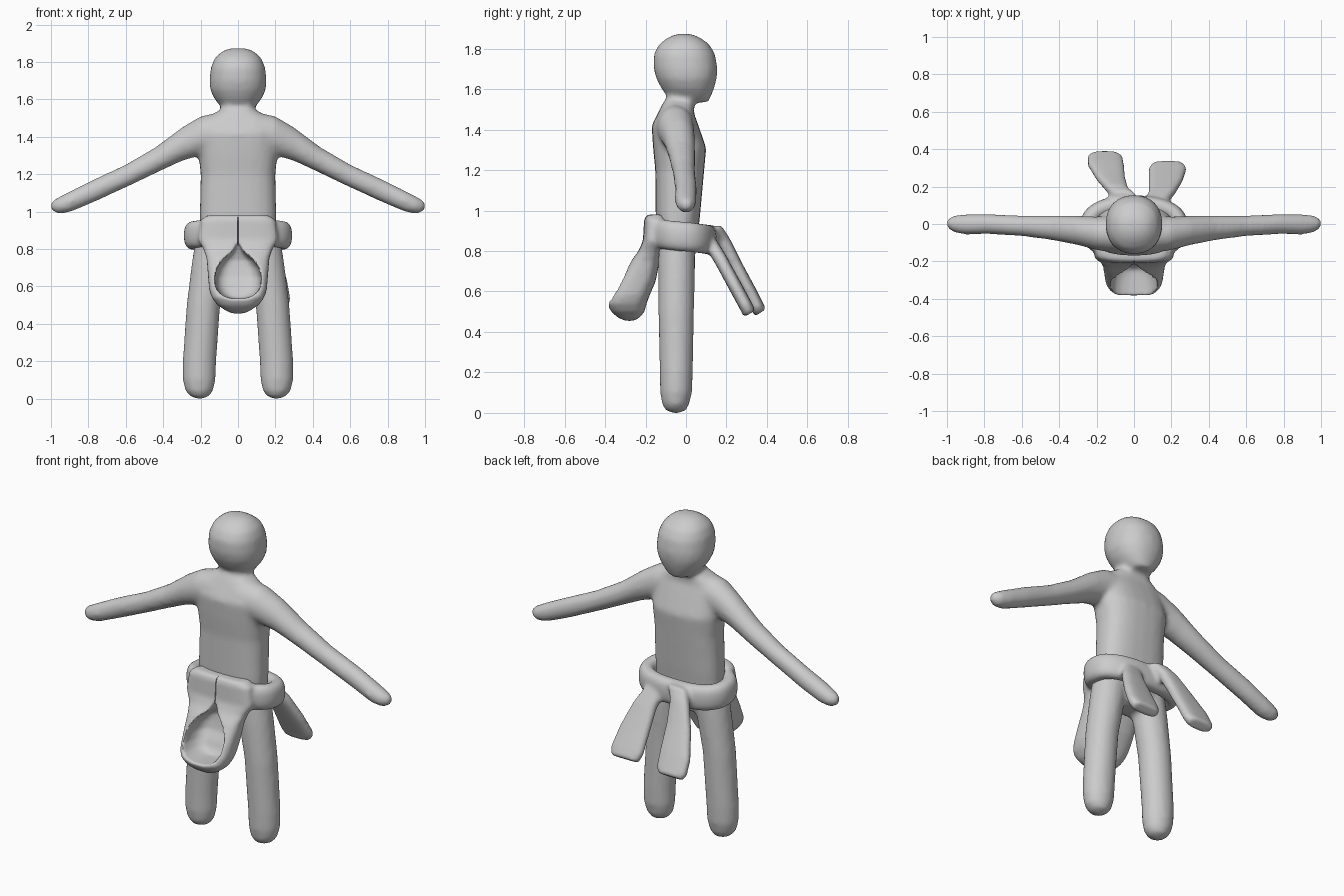
import bpy, bmesh, math
from mathutils import Vector as V

grey = bpy.data.materials.new("plain grey")
grey.diffuse_color = (0.6, 0.6, 0.6, 1)


def spow(v, p):
    return math.copysign(abs(v) ** (2 / p), v)


def loft(bm, rings, p=2.0, n=24, closed=False):
    """Skin a row of (centre, half axis, half axis) rings into a closed solid."""
    loops = []
    for c, u, w in rings:
        loops.append([bm.verts.new(V(c) + V(u) * spow(math.cos(a), p) + V(w) * spow(math.sin(a), p))
                      for a in (2 * math.pi * i / n for i in range(n))])
    pairs = list(zip(loops, loops[1:]))
    if closed:
        pairs.append((loops[-1], loops[0]))
    faces = []
    for A, B in pairs:
        for i in range(n):
            j = (i + 1) % n
            faces.append(bm.faces.new((A[i], A[j], B[j], B[i])))
    if not closed:
        faces.append(bm.faces.new(loops[0][::-1]))
        faces.append(bm.faces.new(loops[-1]))
    bmesh.ops.recalc_face_normals(bm, faces=faces)


def upright(rows):
    """Rows of z, half width, near y, far y (and an optional x centre)."""
    return [((r[4] if len(r) > 4 else 0, (r[2] + r[3]) / 2, r[0]),
             (r[1], 0, 0), (0, (r[3] - r[2]) / 2, 0)) for r in rows]


def make(name, bm):
    me = bpy.data.meshes.new(name)
    bm.to_mesh(me)
    bm.free()
    ob = bpy.data.objects.new(name, me)
    bpy.context.collection.objects.link(ob)
    me.materials.append(grey)
    return ob


def remesh(ob, size):
    m = ob.modifiers.new("blend", 'REMESH')
    m.mode, m.voxel_size = 'VOXEL', size


def smooth(ob, count):
    m = ob.modifiers.new("soften", 'SMOOTH')
    m.factor, m.iterations = 0.5, count


def cut(ob, cutter):
    m = ob.modifiers.new("cut", 'BOOLEAN')
    m.operation, m.solver, m.object = 'DIFFERENCE', 'EXACT', cutter
    cutter.hide_render = True


def finish(ob, cutters=()):
    """Apply the modifiers, drop the cutters and shade smooth."""
    bpy.context.view_layer.update()
    dg = bpy.context.evaluated_depsgraph_get()
    me = bpy.data.meshes.new_from_object(ob.evaluated_get(dg))
    ob.modifiers.clear()
    ob.data = me
    me.materials.clear()
    me.materials.append(grey)
    for f in me.polygons:
        f.material_index = 0
    for c in cutters:
        bpy.data.objects.remove(c)
    bpy.ops.object.select_all(action='DESELECT')
    ob.select_set(True)
    bpy.context.view_layer.objects.active = ob
    bpy.ops.object.shade_smooth_by_angle(angle=math.radians(50))


# --- body: torso, neck, head, arms and legs blended together
bm = bmesh.new()
loft(bm, upright([(0.72, 0.16, -0.12, 0.03), (0.80, 0.20, -0.14, 0.05), (0.98, 0.205, -0.15, 0.07),
                  (1.20, 0.20, -0.152, 0.09), (1.31, 0.212, -0.163, 0.10), (1.42, 0.215, -0.17, 0.062),
                  (1.48, 0.20, -0.14, 0.04), (1.53, 0.12, -0.115, 0.04), (1.55, 0.085, -0.10, 0.04),
                  (1.62, 0.085, -0.09, 0.05)]), 2.6)
loft(bm, upright([(1.535, 0.055, 0.0, 0.11), (1.56, 0.092, -0.085, 0.122), (1.60, 0.125, -0.12, 0.138),
                  (1.65, 0.149, -0.146, 0.152), (1.70, 0.153, -0.16, 0.156), (1.77, 0.146, -0.16, 0.145),
                  (1.82, 0.125, -0.135, 0.117), (1.855, 0.088, -0.09, 0.07), (1.873, 0.045, -0.045, 0.025)]), 2.2)
arm = [(0.08, 1.42, 0.115, -0.055, 0.10), (0.20, 1.405, 0.105, -0.05, 0.09), (0.30, 1.36, 0.09, -0.035, 0.078),
       (0.44, 1.275, 0.07, -0.02, 0.066), (0.60, 1.19, 0.062, -0.01, 0.055), (0.78, 1.107, 0.061, 0.0, 0.054),
       (0.90, 1.052, 0.056, -0.002, 0.055), (0.96, 1.032, 0.045, 0.0, 0.046), (0.99, 1.03, 0.03, 0.002, 0.03),
       (1.004, 1.03, 0.012, 0.003, 0.012)]
leg = [(0.0, 0.02, -0.07, -0.03, 0.205), (0.012, 0.05, -0.10, 0.0, 0.205), (0.04, 0.074, -0.118, 0.015, 0.207),
       (0.10, 0.088, -0.128, 0.03, 0.208), (0.20, 0.09, -0.13, 0.034, 0.206), (0.50, 0.09, -0.137, 0.04, 0.185),
       (0.72, 0.098, -0.138, 0.045, 0.15), (0.84, 0.10, -0.135, 0.045, 0.13)]
for s in (-1, 1):
    loft(bm, [((s * x, y, z), (0, ry, 0), (0, 0, rz)) for x, z, rz, y, ry in arm])
    loft(bm, upright([r[:4] + (s * r[4],) for r in leg]))
body = make("body", bm)
remesh(body, 0.014)
smooth(body, 8)
finish(body)

# --- waist wrap: belt, front panel with pouch, and two hanging tails
bm = bmesh.new()
belt = []
for i in range(48):
    a = 2 * math.pi * i / 48
    out = V((math.cos(a), math.sin(a), 0))
    c = V((0.245 * spow(out.x, 2.5), -0.02 + 0.128 * spow(out.y, 2.5), 0.872 - 0.015 * out.y))
    belt.append((c, out * 0.045, (0, 0, 0.074)))
loft(bm, belt, 2.5, 16, True)
loft(bm, upright([(0.98, 0.165, -0.195, -0.10), (0.955, 0.20, -0.207, -0.10), (0.85, 0.215, -0.213, -0.11),
                  (0.80, 0.185, -0.235, -0.12), (0.75, 0.168, -0.275, -0.13), (0.65, 0.16, -0.338, -0.15),
                  (0.58, 0.154, -0.375, -0.18), (0.54, 0.14, -0.39, -0.195), (0.50, 0.11, -0.37, -0.205),
                  (0.47, 0.065, -0.335, -0.23), (0.455, 0.03, -0.30, -0.26)]), 3.2, 32)
tails = [
    [(-0.02, 0.09, 0.90, 0.05), (-0.05, 0.145, 0.91, 0.062), (-0.09, 0.185, 0.85, 0.06),
     (-0.125, 0.245, 0.73, 0.078), (-0.15, 0.315, 0.60, 0.097), (-0.155, 0.355, 0.52, 0.095), (-0.157, 0.368, 0.495, 0.075)],
    [(0.06, 0.08, 0.88, 0.05), (0.12, 0.12, 0.84, 0.06), (0.15, 0.17, 0.76, 0.072),
     (0.17, 0.235, 0.64, 0.092), (0.18, 0.295, 0.53, 0.102), (0.181, 0.315, 0.49, 0.085)]]
for t in tails:
    loft(bm, [((x, y, z), (w, 0, 0), (0, 0.028, 0.018)) for x, y, z, w in t], 2.8)
wrap = make("waist_wrap", bm)

# hollow of the pouch, open to the front
bm = bmesh.new()
loft(bm, upright([(0.83, 0.006, -0.6, -0.19), (0.79, 0.03, -0.6, -0.175), (0.74, 0.085, -0.6, -0.16),
                  (0.70, 0.112, -0.6, -0.165), (0.65, 0.124, -0.6, -0.175), (0.60, 0.12, -0.6, -0.205),
                  (0.565, 0.10, -0.6, -0.22), (0.545, 0.07, -0.6, -0.235), (0.535, 0.03, -0.6, -0.25)]), 4, 32)
hollow = make("pouch_hollow", bm)

# centre seam of the front panel
bm = bmesh.new()
loft(bm, upright([(0.81, 0.004, -0.3, -0.185), (1.0, 0.004, -0.3, -0.175)]), 2, 4)
seam = make("seam_cutter", bm)

remesh(wrap, 0.011)
cut(wrap, hollow)
remesh(wrap, 0.009)
smooth(wrap, 6)
cut(wrap, seam)
finish(wrap, (hollow, seam))
